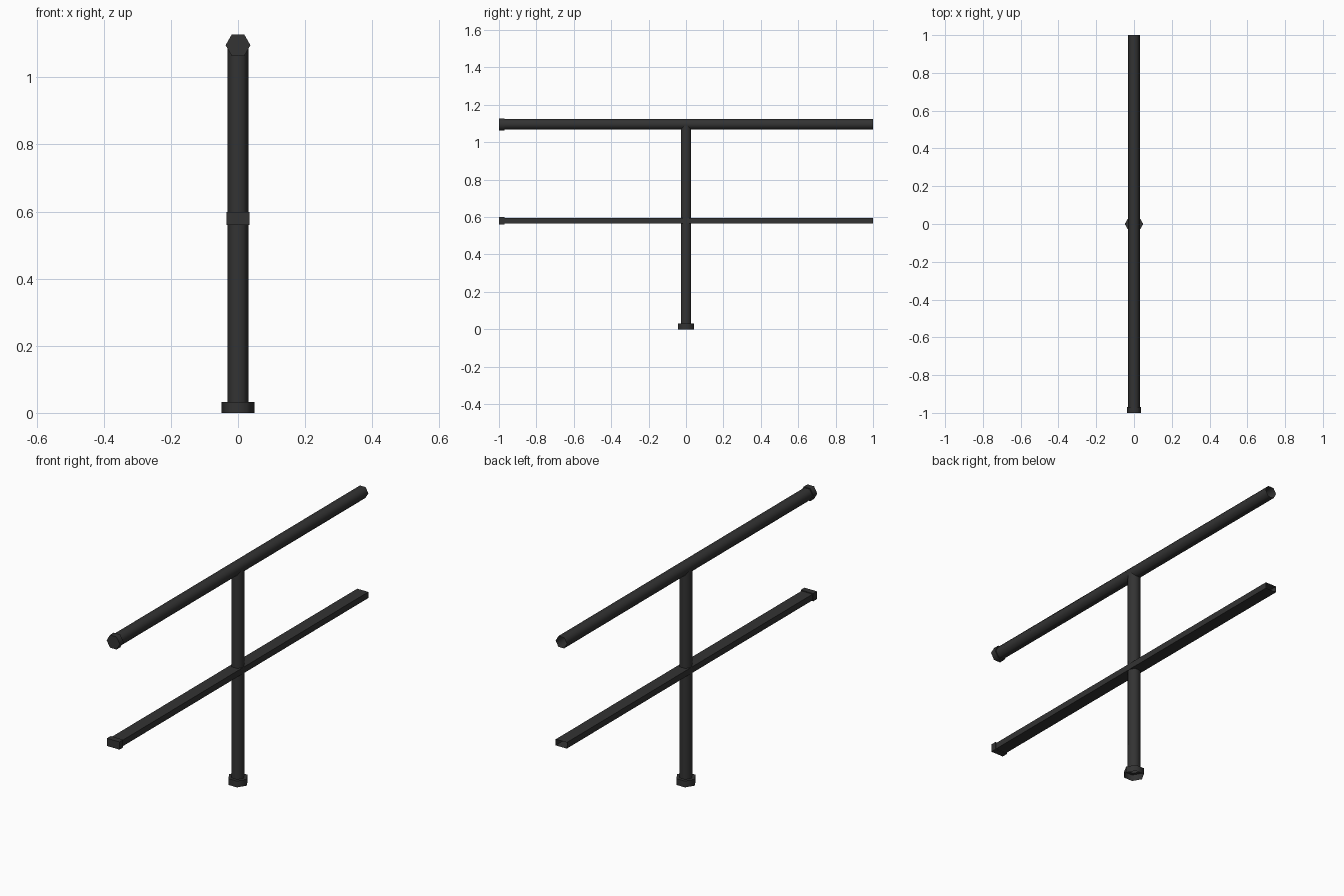
import bpy, bmesh, math
from mathutils import Matrix

if "Cube" in bpy.data.objects:
    bpy.data.objects.remove(bpy.data.objects["Cube"])

metal = bpy.data.materials.new("dark_metal")
metal.diffuse_color = (0.033, 0.033, 0.033, 1)
metal.use_nodes = True
metal.node_tree.nodes["Principled BSDF"].inputs["Base Color"].default_value = metal.diffuse_color


def hexagon(r):
    return [(r * math.cos(math.radians(60 * i)), r * math.sin(math.radians(60 * i)))
            for i in range(6)]


def rectangle(hw, hh):
    return [(hw, hh), (-hw, hh), (-hw, -hh), (hw, -hh)]


def collared_tube(name, collar, body, length, collar_len, matrix, capped):
    """Open tube along local z with a wider collar at its start."""
    bm = bmesh.new()
    sections = [(collar, 0), (collar, collar_len), (body, collar_len), (body, length)]
    rings = [[bm.verts.new((x, y, z)) for x, y in prof] for prof, z in sections]
    n = len(body)
    for a, b in zip(rings, rings[1:]):
        for i in range(n):
            j = (i + 1) % n
            bm.faces.new((a[i], a[j], b[j], b[i]))
    if capped:
        bm.faces.new(rings[0][::-1])
    bm.transform(matrix)
    me = bpy.data.meshes.new(name)
    bm.to_mesh(me)
    bm.free()
    me.materials.append(metal)
    me.shade_smooth()
    me.set_sharp_from_angle(angle=math.radians(65))
    ob = bpy.data.objects.new(name, me)
    bpy.context.collection.objects.link(ob)


def along_y(z):
    # local z becomes +y, starting at y = -1
    return Matrix.Translation((0, -1, z)) @ Matrix.Rotation(-math.pi / 2, 4, 'X')


# upright post with foot collar
collared_tube("post", hexagon(0.049), hexagon(0.032), 1.09, 0.032, Matrix(), False)
# round-ish top handrail
collared_tube("top_rail", hexagon(0.037), hexagon(0.0315), 2, 0.03, along_y(1.096), True)
# flat middle rail
collared_tube("middle_rail", rectangle(0.035, 0.0195), rectangle(0.031, 0.0155), 2, 0.03,
              along_y(0.58), True)
